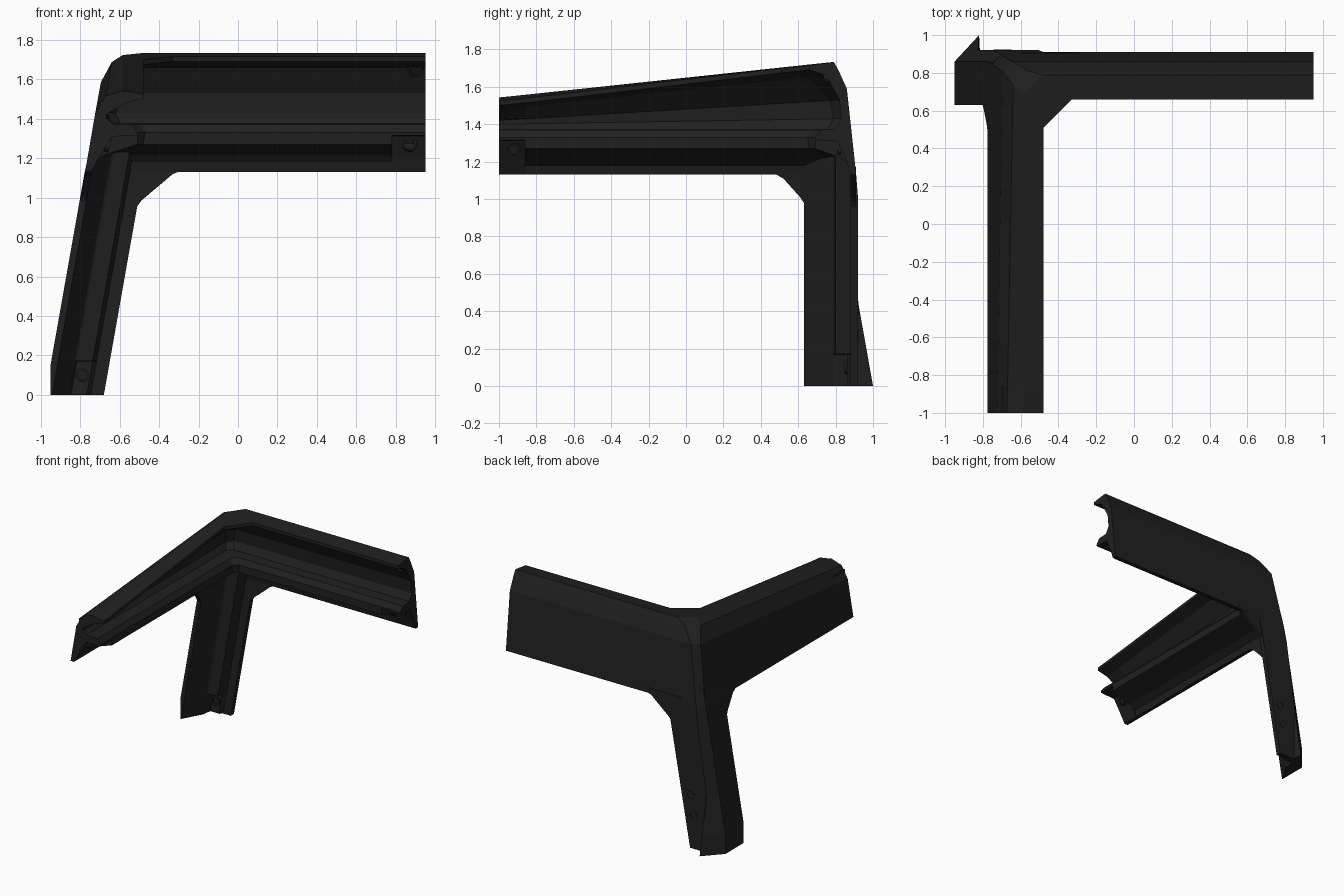
import bpy, bmesh, math
from mathutils import Vector

if "Cube" in bpy.data.objects:
    bpy.data.objects.remove(bpy.data.objects["Cube"])

black = bpy.data.materials.new("charcoal_black")
black.diffuse_color = (0.0145, 0.0145, 0.0145, 1)
black.use_nodes = True
black.node_tree.nodes["Principled BSDF"].inputs["Base Color"].default_value = black.diffuse_color


def finish(bm, name):
    bmesh.ops.remove_doubles(bm, verts=bm.verts, dist=0.0004)
    bmesh.ops.triangulate(bm, faces=[f for f in bm.faces if len(f.verts) > 4])
    bmesh.ops.recalc_face_normals(bm, faces=bm.faces)
    me = bpy.data.meshes.new(name)
    bm.to_mesh(me)
    bm.free()
    me.materials.append(black)
    ob = bpy.data.objects.new(name, me)
    bpy.context.collection.objects.link(ob)
    return ob


def loft(name, rings):
    """Closed solid through matching rings of points."""
    bm = bmesh.new()
    vs = [[bm.verts.new(p) for p in r] for r in rings]
    n = len(vs[0])
    for a, b in zip(vs, vs[1:]):
        for i in range(n):
            j = (i + 1) % n
            bm.faces.new((a[i], a[j], b[j], b[i]))
    bm.faces.new(vs[0])
    bm.faces.new(vs[-1])
    return finish(bm, name)


def box(name, lo, hi):
    (x0, y0, z0), (x1, y1, z1) = lo, hi
    return loft(name, [[(x0, y0, z), (x1, y0, z), (x1, y1, z), (x0, y1, z)] for z in (z0, z1)])


def bolt(name, pos, direction, r=0.035, h=0.012):
    """Bolt ring with a lower centre."""
    bm = bmesh.new()
    q = Vector(direction).normalized().to_track_quat('Z', 'Y')
    rings = []
    for rad, z in ((r, -h), (r, h), (r * 0.7, h), (r * 0.7, 0)):
        rings.append([bm.verts.new(Vector(pos) + q @ Vector(
            (rad * math.cos(k * math.pi / 6), rad * math.sin(k * math.pi / 6), z))) for k in range(12)])
    for a, b in zip(rings, rings[1:]):
        for i in range(12):
            j = (i + 1) % 12
            bm.faces.new((a[i], a[j], b[j], b[i]))
    bm.faces.new(rings[-1])
    bm.faces.new(rings[0])
    return finish(bm, name)


def outer(z):
    """Slanted left wall."""
    return -0.977 + 0.177 * z


# Two upper arms as one mitred thin shell: x, y, z, drop at the front end, corner cut
shell = [
    (-0.775, 0.91, 1.13, 0.00, 0.05),
    (-0.695, 0.86, 1.59, 0.17, 0.05),
    (-0.64, 0.812, 1.695, 0.18, 0.08),
    (-0.585, 0.79, 1.733, 0.19, 0.10),
    (-0.48, 0.66, 1.715, 0.19, 0.15),
    (-0.48, 0.66, 1.69, 0.19, 0.15),
    (-0.57, 0.75, 1.66, 0.18, 0.10),
    (-0.65, 0.82, 1.53, 0.11, 0.05),
    (-0.66, 0.83, 1.43, 0.03, 0.04),
    (-0.635, 0.80, 1.375, 0.00, 0.04),
    (-0.54, 0.72, 1.37, 0.00, 0.04),
    (-0.51, 0.69, 1.33, 0.00, 0.04),
]
# Rail underside, and the same part cut back for the end pockets
under = [(-0.51, 0.69, 1.27), (-0.68, 0.84, 1.215), (-0.73, 0.87, 1.18), (-0.745, 0.88, 1.13)]
pocket = [(-0.51, 0.69, 1.315), (-0.64, 0.81, 1.31), (-0.70, 0.855, 1.21), (-0.745, 0.88, 1.13)]
main = shell + [p + (0, 0.03) for p in under]
ends = shell + [p + (0, 0.03) for p in pocket]


def side_ring(pts, y):
    t = (0.86 - y) / 1.86
    return [(x - 0.177 * d * t if x < -0.6 else x, y, z - d * t) for x, yy, z, d, c in pts]


loft("corner_arms", [
    side_ring(ends, -1), side_ring(ends, -0.861), side_ring(main, -0.86),
    [(x, y - c, z - d * c / 1.8) for x, y, z, d, c in main],
    [(x + c, y, z) for x, y, z, d, c in main],
    [(0.78, y, z) for x, y, z, d, c in main],
    [(0.781, y, z) for x, y, z, d, c in ends],
    [(0.95, y, z) for x, y, z, d, c in ends],
])


# Slanted leg with a flared outer corner and a pocket at the foot
def leg_ring(z, foot=False):
    flare = max(0, 1 - z / 0.45)
    back = 0.92 if z <= 1 else 0.92 - 0.077 * (z - 1)
    inset = 0.006 if z > 1.13 else 0
    ridge = 0.05 + 0.035 * max(0, 1 - z / 1.13) + 0.072 * flare
    floor = [(0.13, 0.86), (0.21, 0.86)] if foot else [(0.13, 0.79), (0.21, 0.80)]
    sec = [(inset, 0.63), (0.035, 0.63), (0.12, 0.785)] + floor + [
        (0.23, 0.88), (0.297, 0.88), (0.297, back - inset),
        (ridge + 0.004, back - inset), (ridge, back - inset + 0.08 * flare), (inset, 0.86 - inset)]
    return [(max(-0.95, outer(z) + u), y, z) for u, y in sec]


loft("leg", [leg_ring(0, True), leg_ring(0.15, True), leg_ring(0.17, True), leg_ring(0.171)] +
     [leg_ring(z) for z in (0.45, 1.0, 1.13, 1.26)])

# Gussets between leg and arms
gx = [(-0.62, 0.90), (-0.515, 0.95), (-0.49, 0.985), (-0.33, 1.12), (-0.29, 1.135), (-0.29, 1.17), (-0.60, 1.17)]
loft("back_gusset", [[(x, y, z) for x, z in gx] for y in (0.88, 0.909)])
gy = [(0.70, 0.92), (0.63, 0.98), (0.61, 1.01), (0.52, 1.11), (0.48, 1.132), (0.48, 1.17), (0.70, 1.17)]
loft("side_gusset", [[(outer(z) + u, y, z) for y, z in gy] for u in (0.002, 0.035)])

# Bolts and pad at the arm ends
bolt("back_arm_lower_bolt", (0.87, 0.825, 1.27), (0, -1, 0.3), 0.035)
bolt("back_arm_upper_bolt", (0.90, 0.752, 1.65), (0, -0.8, -0.5), 0.04)
bolt("side_arm_lower_bolt", (-0.66, -0.92, 1.265), (1, 0, -0.3), 0.035)
box("side_arm_upper_pad", (-0.70, -1, 1.43), (-0.65, -0.86, 1.49))
bolt("side_arm_upper_bolt", (-0.65, -0.94, 1.46), (1, 0, 0), 0.03)

# Foot bolt, and two bolts on the back of the leg
bolt("foot_bolt", (-0.79, 0.86, 0.10), (0, -1, 0), 0.035)
for i, z in enumerate((0.27, 0.42)):
    bolt("leg_back_bolt_%d" % (i + 1), (outer(z) + 0.22, 0.918, z), (0, 1, 0), 0.035, 0.005)
